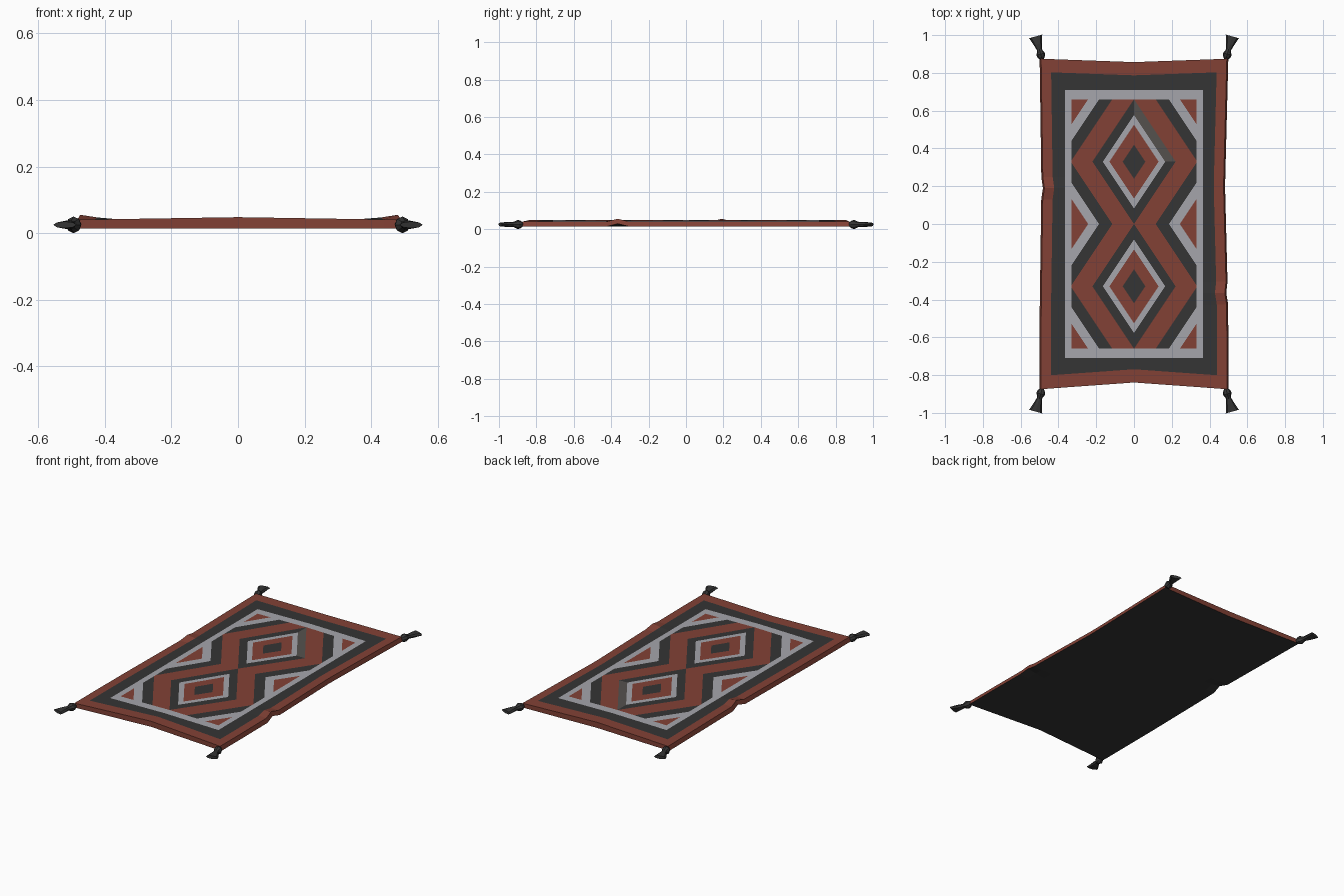
import bpy, bmesh, math
from mathutils import Vector, Matrix

if "Cube" in bpy.data.objects:
    bpy.data.objects.remove(bpy.data.objects["Cube"])


def material(name, rgb):
    m = bpy.data.materials.new(name)
    m.diffuse_color = (*rgb, 1)
    m.use_nodes = True
    m.node_tree.nodes["Principled BSDF"].inputs["Base Color"].default_value = m.diffuse_color
    return m


MATS = [material("rust red wool", (0.225, 0.053, 0.036)),
        material("charcoal wool", (0.035, 0.035, 0.035)),
        material("pale grey wool", (0.38, 0.38, 0.41)),
        material("worn grey wool", (0.09, 0.083, 0.076))]
RED, DARK, GREY, WORN = range(4)

HX, HY = 0.50, 0.875          # rug half size
Z0, Z1 = 0.014, 0.040         # underside and top
PX, PY = 0.33, 0.66           # inner panel half size
MID, SLOPE = 0.33, 2 / 3      # diamond centre and slope
# diamond rings: outer limit, colour
RINGS = [(0.06, DARK), (0.13, RED), (0.165, GREY), (0.22, DARK),
         (0.335, RED), (0.405, DARK), (0.463, GREY), (9, RED)]
# raised creases at the side edges: side, y, half length
FOLDS = [(-1, 0.19, 0.06), (1, -0.365, 0.06)]


def cut(bm, faces, point, normal):
    geom = set(faces)
    for f in faces:
        geom.update(f.edges)
        geom.update(f.verts)
    bmesh.ops.bisect_plane(bm, geom=list(geom), dist=1e-5, plane_co=point, plane_no=normal)


def in_panel(c):
    return abs(c.x) < PX and abs(c.y) < PY


def colour(f):
    f.normal_update()
    if f.normal.z < -0.5:
        return DARK
    c = f.calc_center_median()
    x, y = abs(c.x), abs(c.y)
    if f.normal.z < 0.5 or x > 0.44 or y > 0.805:
        return RED
    if x > 0.365 or y > 0.71:
        return DARK
    if not in_panel(c):
        return GREY
    d = x + SLOPE * abs(y - MID)
    if 0.165 < d < 0.22 and c.x > 0 and c.y > MID:
        return WORN
    return next(m for limit, m in RINGS if d < limit)


def warp(v):
    x, y, z = v.co
    sx, sy = math.copysign(1, x), math.copysign(1, y)
    top = z > 0.03
    # ends bow inward, sides pinch slightly
    fy = min(1, max(0, (abs(y) - 0.71) / 0.095))
    y -= sy * (1 - abs(x) / HX) * fy * (0.018 if sy > 0 else 0.036)
    fx = min(1, max(0, (abs(x) - 0.365) / 0.075))
    x -= sx * fx * max(0, 1 - abs(y - 0.2) / 0.7) * (0.018 if sx > 0 else 0.010)
    if top:
        z += 0.008 * (1 - abs(x) / HX)
        if abs(v.co.x) > 0.49:
            x -= sx * 0.008
    # edge creases
    for side, fold_y, half in FOLDS:
        lift = max(0, 1 - abs(v.co.y - fold_y) / half)
        if side == sx and abs(v.co.x) > 0.43:
            z += lift * (0.015 if abs(v.co.x) > 0.49 else 0.006)
            x -= sx * lift * 0.008
    v.co = (x, y, z)


def add_object(name, bm, mats):
    mesh = bpy.data.meshes.new(name)
    bm.to_mesh(mesh)
    bm.free()
    for m in mats:
        mesh.materials.append(m)
    ob = bpy.data.objects.new(name, mesh)
    bpy.context.collection.objects.link(ob)
    return ob


# Rug: slab cut along the woven pattern, coloured by region, then warped
bm = bmesh.new()
bmesh.ops.create_cube(bm, size=1, matrix=Matrix.Translation((0, 0, (Z0 + Z1) / 2))
                      @ Matrix.Diagonal((2 * HX, 2 * HY, Z1 - Z0, 1)))
for x in (0, PX, 0.365, 0.44):
    for s in (-1, 1):
        cut(bm, bm.faces[:], (s * x, 0, 0), (1, 0, 0))
y_cuts = [0] + [s * y for y in (MID, PY, 0.71, 0.805) for s in (-1, 1)]
y_cuts += [y + k * h for _, y, h in FOLDS for k in (-1, 0, 1)]
for y in y_cuts:
    cut(bm, bm.faces[:], (0, y, 0), (0, 1, 0))
for limit, _ in RINGS[:-1]:
    for sx in (-1, 1):
        for sy in (-1, 1):
            for sm in (-1, 1):
                cell = []
                for f in bm.faces:
                    c = f.calc_center_median()
                    if (c.z > Z1 - 0.001 and in_panel(c) and c.x * sx > 0
                            and c.y * sy > 0 and (abs(c.y) - MID) * sm > 0):
                        cell.append(f)
                cut(bm, cell, (sx * limit, sy * MID, 0), (sx, sy * sm * SLOPE, 0))
for f in bm.faces:
    f.material_index = colour(f)
for v in bm.verts:
    warp(v)
bmesh.ops.recalc_face_normals(bm, faces=bm.faces[:])
add_object("rug", bm, MATS)

# Corner tassels: knot, neck and flared flat skirt; (distance, half width, half height)
TASSEL = [(-0.022, 0.008, 0.009), (-0.008, 0.020, 0.020), (0.008, 0.023, 0.025),
          (0.024, 0.016, 0.017), (0.034, 0.014, 0.013), (0.062, 0.022, 0.014),
          (0.105, 0.036, 0.010)]
SIDES = 8


def tassel(name, sx, sy):
    bm = bmesh.new()
    axis = Vector((sx * 0.28, sy, 0)).normalized()
    across = Vector((-axis.y, axis.x, 0))
    base = Vector((sx * 0.492, sy * 0.892, 0.025))
    rings = []
    for t, w, h in TASSEL:
        rings.append([bm.verts.new(base + axis * t
                      + across * w * math.cos(2 * math.pi * i / SIDES)
                      + Vector((0, 0, h * math.sin(2 * math.pi * i / SIDES))))
                      for i in range(SIDES)])
    for a, b in zip(rings, rings[1:]):
        for i in range(SIDES):
            j = (i + 1) % SIDES
            bm.faces.new((a[i], a[j], b[j], b[i]))
    bm.faces.new(rings[0])
    bm.faces.new(rings[-1])
    bmesh.ops.recalc_face_normals(bm, faces=bm.faces[:])
    add_object(name, bm, [MATS[DARK]])


for sx, side in ((-1, "left"), (1, "right")):
    for sy, end in ((-1, "front"), (1, "back")):
        tassel(f"tassel_{end}_{side}", sx, sy)
